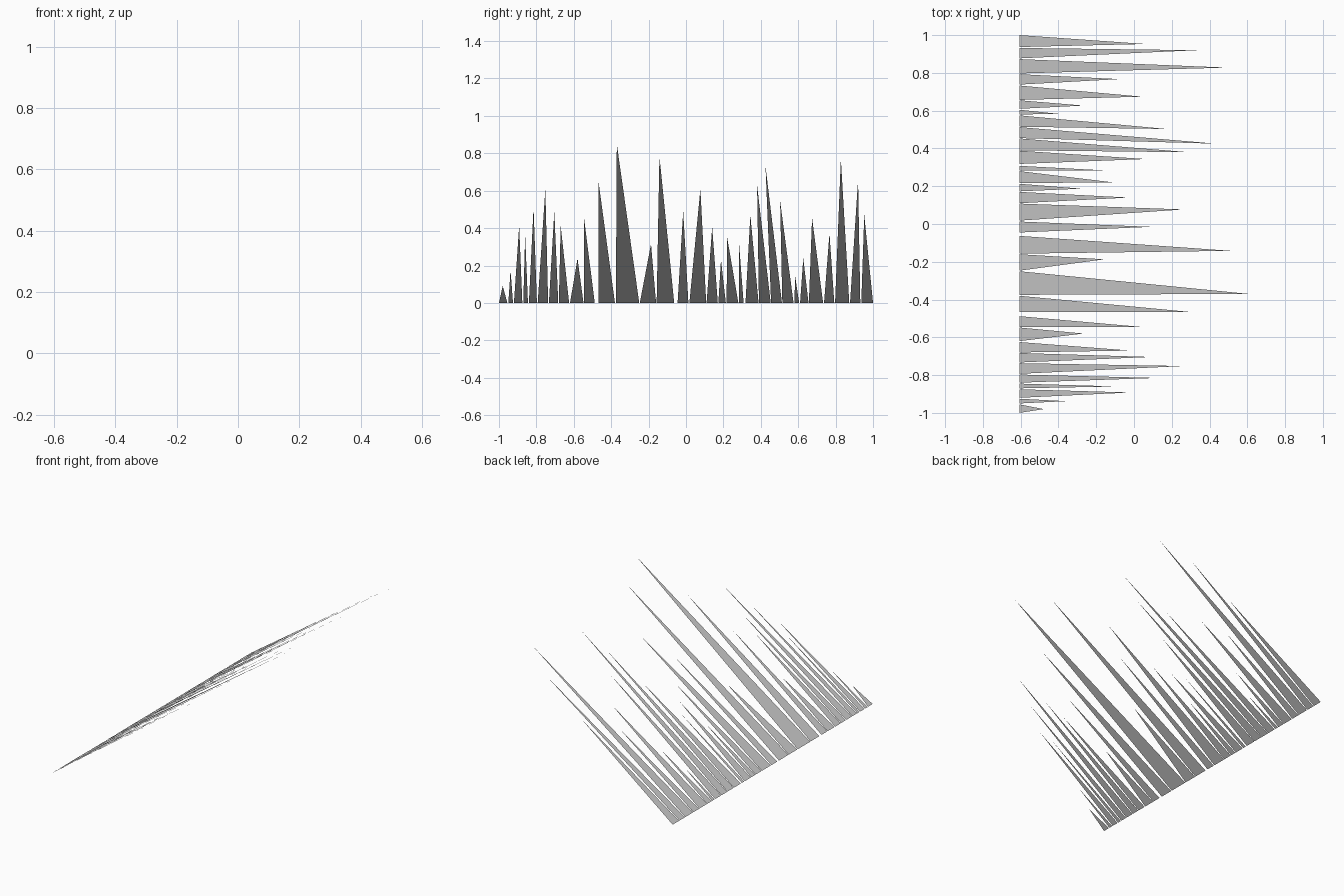
import bpy, math

# Row of flat spikes lying in one sheet, tilted 35 degrees about the y axis
SLOPE = math.tan(math.radians(35))
BASE_X = -0.607

# each spike: base start y, base end y, tip y, horizontal reach
SPIKES = [
    (-1.0, -.955, -.98, .13), (-.95, -.925, -.938, .25), (-.92, -.875, -.892, .59),
    (-.87, -.845, -.86, .52), (-.84, -.797, -.815, .73), (-.793, -.737, -.752, .87),
    (-.733, -.683, -.704, .70), (-.68, -.625, -.67, .59), (-.62, -.548, -.58, .34),
    (-.546, -.488, -.546, .66), (-.467, -.38, -.467, .92), (-.375, -.25, -.37, 1.214),
    (-.247, -.16, -.187, .45), (-.157, -.063, -.142, 1.12), (-.045, .013, -.015, .70),
    (.018, .108, .077, .87), (.11, .17, .14, .58), (.173, .213, .187, .33),
    (.217, .28, .22, .50), (.284, .308, .284, .45), (.318, .388, .344, .67),
    (.39, .453, .38, .90), (.455, .513, .425, 1.045), (.515, .575, .503, .78),
    (.58, .605, .583, .21), (.61, .655, .627, .34), (.657, .733, .674, .65),
    (.738, .793, .767, .53), (.797, .873, .828, 1.10), (.877, .932, .92, .94),
    (.937, 1.0, .953, .67),
]

verts, faces = [], []
for start, end, tip, reach in SPIKES:
    n = len(verts)
    verts += [(BASE_X, start, 0), (BASE_X, end, 0),
              (BASE_X + reach, tip, reach * SLOPE)]
    faces.append((n, n + 2, n + 1))

mesh = bpy.data.meshes.new("spike_row")
mesh.from_pydata(verts, [], faces)
mesh.update()
spike_row = bpy.data.objects.new("spike_row", mesh)
bpy.context.collection.objects.link(spike_row)
